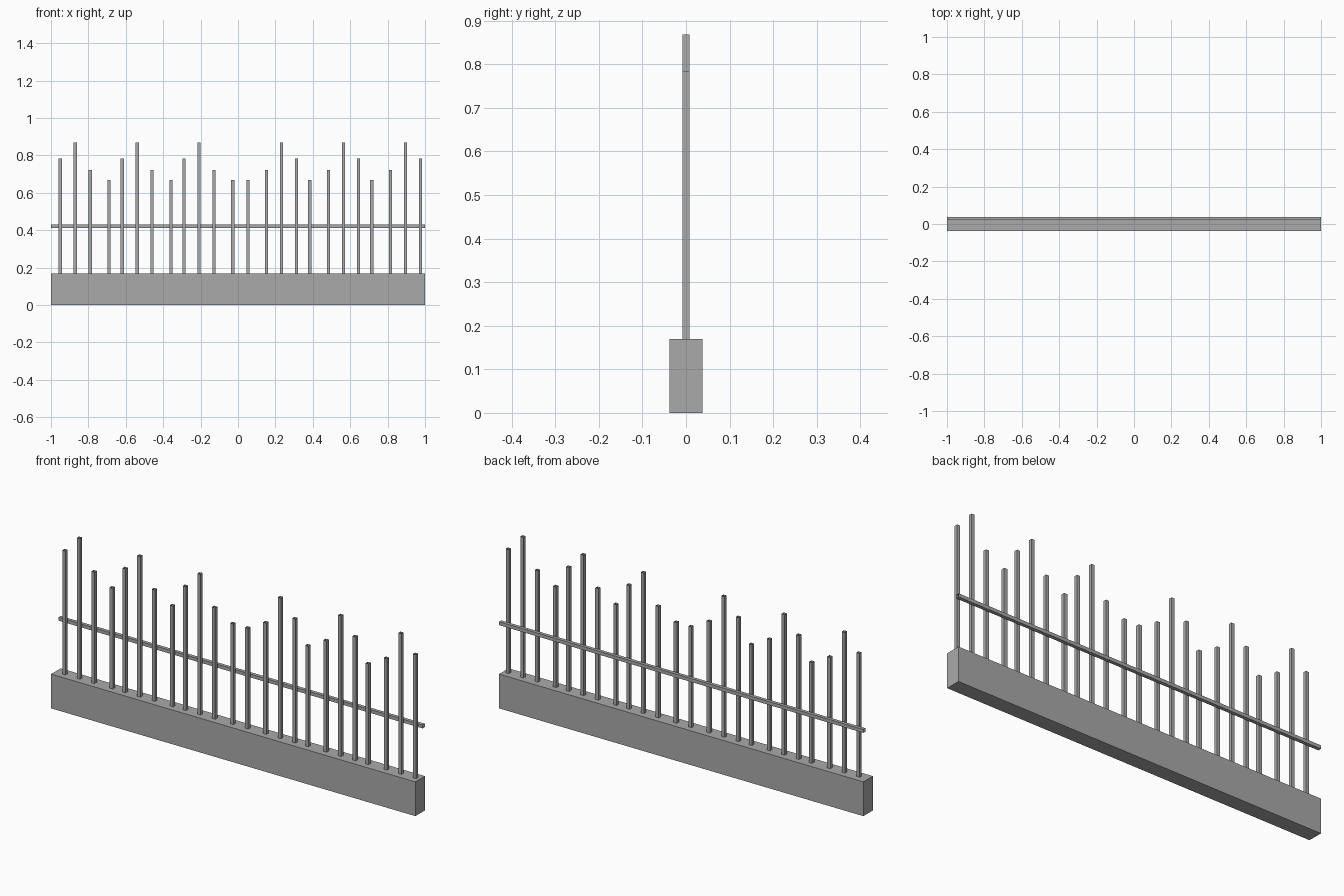
import bpy
import bmesh
from mathutils import Matrix, Vector

cube = bpy.data.objects.get("Cube")
if cube:
    bpy.data.objects.remove(cube, do_unlink=True)

grey = bpy.data.materials.new("plain grey")
grey.use_nodes = True
grey.diffuse_color = (0.4, 0.4, 0.4, 1)
grey.node_tree.nodes["Principled BSDF"].inputs["Base Color"].default_value = (0.4, 0.4, 0.4, 1)


def box(name, low, high, open_axis=None):
    """Box between two corners; open_axis leaves both ends along that axis open."""
    low, high = Vector(low), Vector(high)
    bm = bmesh.new()
    bmesh.ops.create_cube(bm, size=1, matrix=Matrix.Translation((low + high) / 2)
                          @ Matrix.Diagonal((*(high - low), 1)))
    bm.normal_update()
    if open_axis is not None:
        ends = [f for f in bm.faces if abs(f.normal[open_axis]) > 0.9]
        bmesh.ops.delete(bm, geom=ends, context='FACES_ONLY')
    mesh = bpy.data.meshes.new(name)
    bm.to_mesh(mesh)
    bm.free()
    mesh.materials.append(grey)
    obj = bpy.data.objects.new(name, mesh)
    bpy.context.collection.objects.link(obj)
    return obj


BASE_TOP = 0.17
HALF_DEPTH = 0.0375
R = 0.0085

# Low wall and the rail running behind the bars
box("base_wall", (-1, -HALF_DEPTH, 0), (1, HALF_DEPTH, BASE_TOP))
box("rail", (-1, HALF_DEPTH - 2 * R, 0.413), (1, HALF_DEPTH, 0.43), open_axis=0)

# Hollow square bars: a group of four repeated, then mirrored on the other half
group = [(0, 0.785), (0.08, 0.868), (0.16, 0.723), (0.26, 0.67)]
for side, shift in ((1, 0), (-1, 0.025)):
    for i in range(3):
        for offset, top in group:
            x = side * (-0.95 + i * 0.331 + offset) + shift
            box("upright_bar", (x - R, -R, BASE_TOP), (x + R, R, top), open_axis=2)
